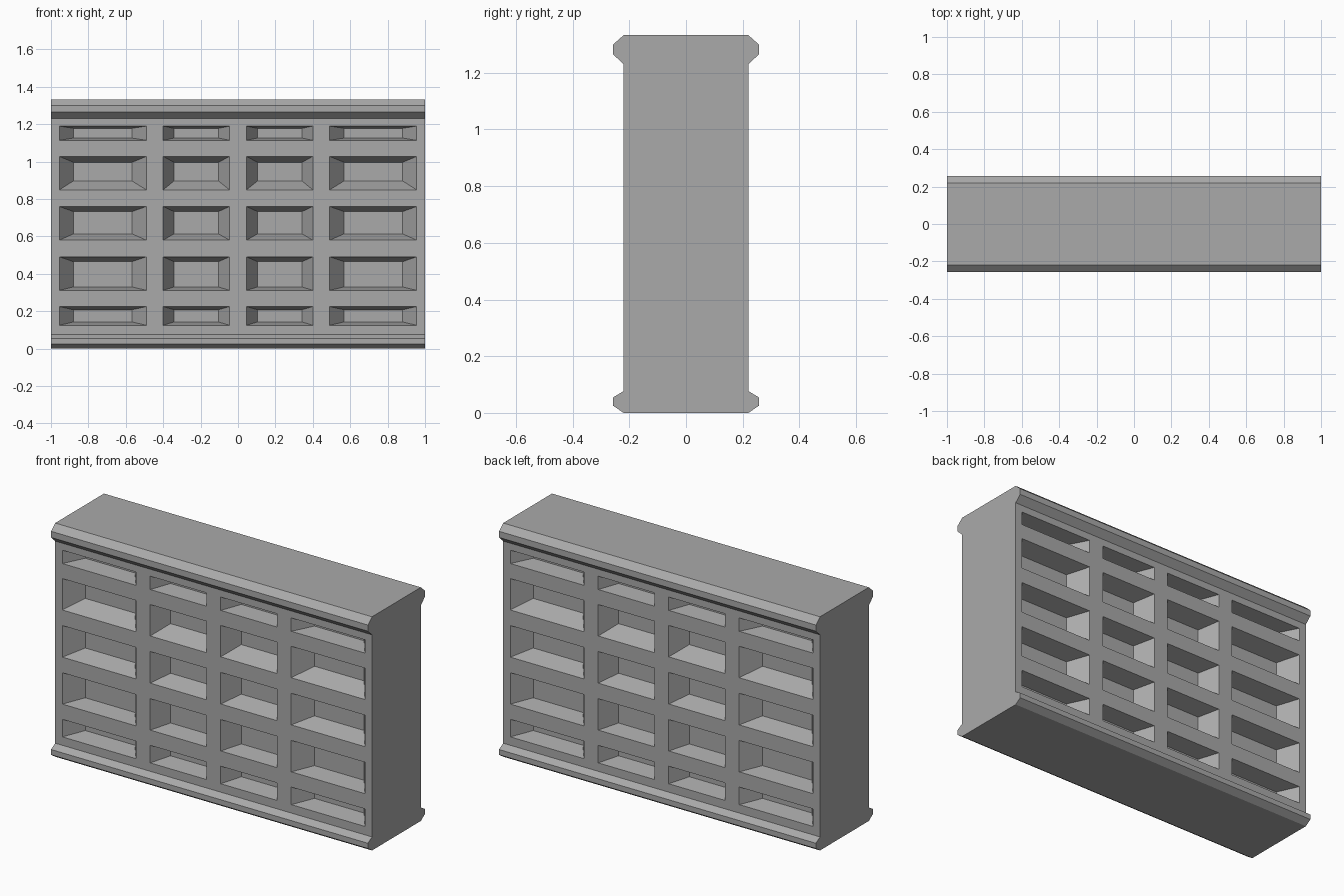
import bpy, bmesh
from math import pi
from mathutils import Matrix

cube = bpy.data.objects.get("Cube")
if cube:
    bpy.data.objects.remove(cube)

GREY = (0.40, 0.40, 0.40, 1)
grey = bpy.data.materials.new("stone grey")
grey.use_nodes = True
grey.diffuse_color = GREY
grey.node_tree.nodes["Principled BSDF"].inputs["Base Color"].default_value = GREY

FACE = 0.22    # half depth of the wall
DEPTH = 0.10   # depth of the recesses
LOW, HIGH = 0.077, 1.23   # panel between the two mouldings

# Recess columns and rows: outer start, outer end, inner start, inner end
half = [(0.045, 0.40, 0.105, 0.342), (0.49, 0.955, 0.567, 0.88)]
columns = [(-b, -a, -d, -c) for a, b, c, d in reversed(half)] + half
rows = [(0.125, 0.225, 0.143, 0.208), (0.312, 0.491, 0.33, 0.465),
        (0.58, 0.76, 0.614, 0.733), (0.849, 1.028, 0.897, 0.996),
        (1.114, 1.19, 1.126, 1.178)]


def add_object(name, bm):
    bmesh.ops.remove_doubles(bm, verts=bm.verts, dist=1e-5)
    mesh = bpy.data.meshes.new(name)
    bm.to_mesh(mesh)
    bm.free()
    mesh.materials.append(grey)
    obj = bpy.data.objects.new(name, mesh)
    bpy.context.collection.objects.link(obj)
    return obj


def add_face(bm, points):
    return bm.faces.new([bm.verts.new(p) for p in points])


def rectangle(x0, x1, z0, z1, y):
    return [(x0, y, z0), (x1, y, z0), (x1, y, z1), (x0, y, z1)]


# Wall shell: side profile with mouldings, left open where the panels sit
side = [(FACE, 0), (0.257, 0.025), (0.257, 0.055), (FACE, LOW),
        (FACE, HIGH), (0.257, 1.265), (0.257, 1.30), (FACE, 1.333)]
profile = side + [(-y, z) for y, z in reversed(side)]
bm = bmesh.new()
for x, order in ((1, 1), (-1, -1)):
    add_face(bm, [(x, y, z) for y, z in profile[::order]])
for (y0, z0), (y1, z1) in zip(profile, profile[1:] + profile[:1]):
    if {z0, z1} != {LOW, HIGH}:
        add_face(bm, [(1, y0, z0), (-1, y0, z0), (-1, y1, z1), (1, y1, z1)])
bmesh.ops.remove_doubles(bm, verts=bm.verts, dist=1e-5)
bmesh.ops.recalc_face_normals(bm, faces=bm.faces)
add_object("wall_shell", bm)


# Coffered panel: a grid whose recess cells become tapered pockets
def coffered_panel(name, angle):
    xs = [-1] + [v for c in columns for v in c[:2]] + [1]
    zs = [LOW] + [v for r in rows for v in r[:2]] + [HIGH]
    bm = bmesh.new()
    for i in range(len(xs) - 1):
        for j in range(len(zs) - 1):
            outer = rectangle(xs[i], xs[i + 1], zs[j], zs[j + 1], -FACE)
            if i % 2 and j % 2:
                inner = rectangle(*columns[i // 2][2:], *rows[j // 2][2:], DEPTH - FACE)
                add_face(bm, inner)
                for k in range(4):
                    n = (k + 1) % 4
                    add_face(bm, [outer[k], outer[n], inner[n], inner[k]])
            else:
                add_face(bm, outer)
    bm.transform(Matrix.Rotation(angle, 4, 'Z'))
    bmesh.ops.remove_doubles(bm, verts=bm.verts, dist=1e-5)
    # Merge the flat strips around the pockets
    bmesh.ops.dissolve_limit(bm, angle_limit=0.01, verts=bm.verts, edges=bm.edges)
    return add_object(name, bm)


coffered_panel("front_panel", 0)
coffered_panel("back_panel", pi)
